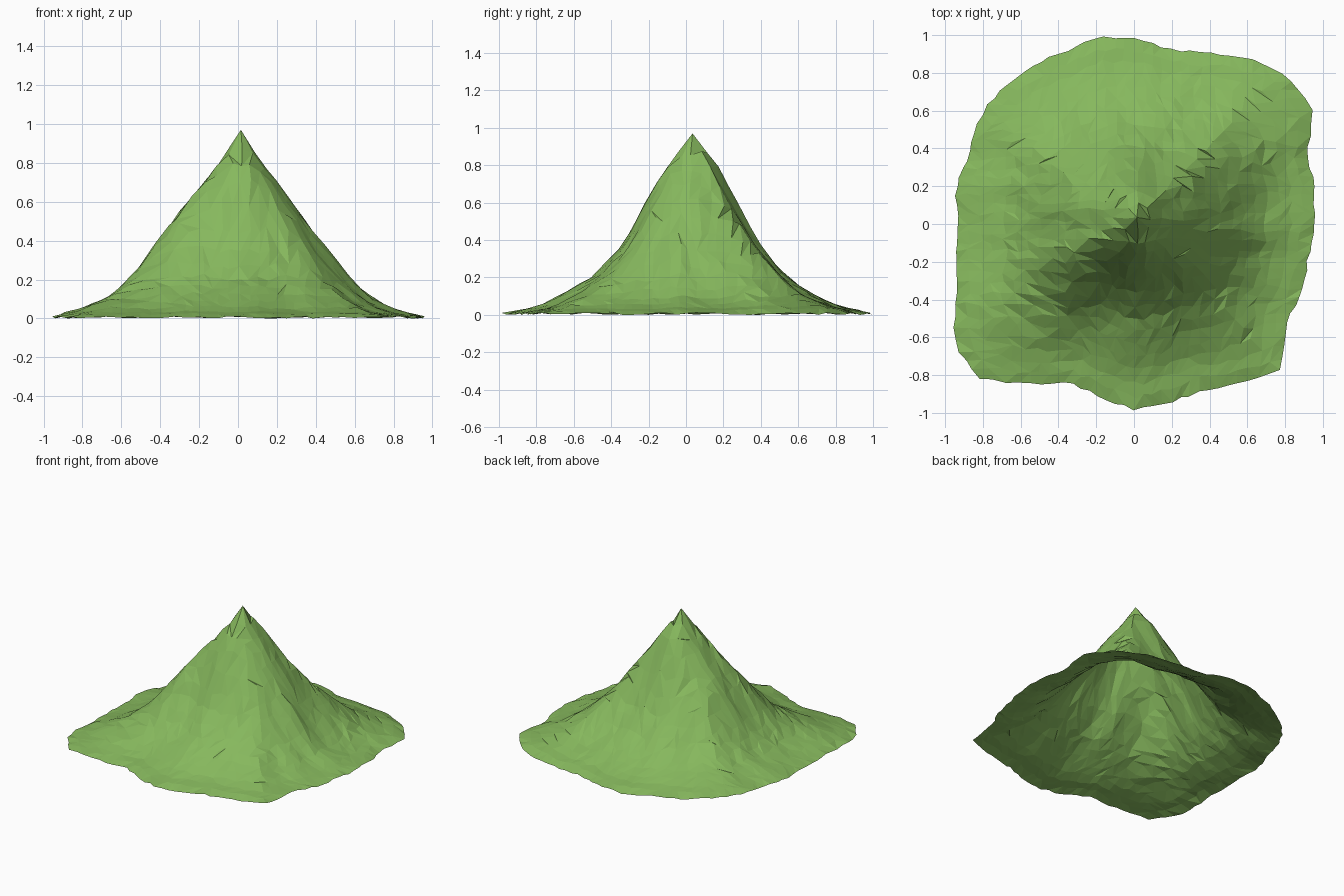
import bpy, bmesh, math, random
from mathutils import Vector, noise

random.seed(4)
cube = bpy.data.objects.get("Cube")
if cube:
    bpy.data.objects.remove(cube, do_unlink=True)

HALF = 15                      # grid cells from summit to rim
PEAK = Vector((0.015, 0.035, 0.97))

# Rim radius at equal angle steps, counter-clockwise from +x
RIM = [.95, .97, .99, 1.13, 1.12, 1.06, .98, .94, .98, 1.01, .98, .99, 1, .99, .94, .96,
       .93, .95, 1.02, 1.14, 1.15, 1.02, .9, .93, .98, .96, .95, 1.01, 1.1, .96, .96, .94]

# Distance from the summit at each height, per compass side
LEVELS = [.97, .8, .65, .5, .35, .2, .1, .04, .01]
SIDES = {
    "east": [0, .11, .22, .34, .45, .57, .67, .79, .94],
    "north": [0, .13, .21, .28, .37, .51, .66, .79, .95],
    "west": [0, .11, .23, .36, .46, .57, .68, .83, .95],
    "south": [0, .13, .23, .3, .39, .53, .71, .83, 1],
}


def rim_radius(angle):
    f = (angle / math.tau * len(RIM)) % len(RIM)
    i = int(f)
    return RIM[i] + (RIM[(i + 1) % len(RIM)] - RIM[i]) * (f - i)


def side_height(side, r):
    d = SIDES[side]
    for i in range(len(d) - 1):
        if r <= d[i + 1]:
            k = (r - d[i]) / (d[i + 1] - d[i])
            return LEVELS[i] + (LEVELS[i + 1] - LEVELS[i]) * k
    return LEVELS[-1]


def ridge(angle, centre, width):
    d = (angle - math.radians(centre) + math.pi) % math.tau - math.pi
    return math.exp(-(d / width) ** 2)


def height(x, y, t, angle):
    dx, dy = x - PEAK.x, y - PEAK.y
    r = math.hypot(dx, dy)
    if r < 1e-4:
        return PEAK.z
    c, s = dx / r, dy / r
    # Squarer contours near the rim, ridges and gullies on the slopes
    reach = 1 + t * (rim_radius(angle) / 0.96 - 1)
    spread = 1 + 0.08 * ridge(angle, 42, 0.25) + 0.06 * ridge(angle, 208, 0.25)
    gully = 1 + 0.06 * noise.noise(Vector((c * 4, s * 4, r * 3)))
    r = r / reach / spread * gully
    ew = side_height("east" if c > 0 else "west", r)
    ns = side_height("north" if s > 0 else "south", r)
    return ew * c * c + ns * s * s


def grid_point(i, j):
    # Square grid wrapped onto the rounded outline
    u, v = i / HALF, j / HALF
    t = max(abs(u), abs(v))
    if t == 0:
        return PEAK.copy()
    if abs(u) >= abs(v):
        angle = math.pi / 4 * v / u + (math.pi if u < 0 else 0)
    else:
        angle = math.pi / 2 - math.pi / 4 * u / v + (math.pi if v < 0 else 0)
    angle %= math.tau
    r = t * rim_radius(angle)
    x = r * math.cos(angle) + PEAK.x * (1 - t)
    y = r * math.sin(angle) + PEAK.y * (1 - t)
    wobble = 0.008 if t == 1 else 0.014
    x += random.uniform(-wobble, wobble)
    y += random.uniform(-wobble, wobble)
    z = height(x, y, t, angle)
    z += random.uniform(-1, 1) * 0.035 * z * (1 - z)
    if t == 1:
        z = random.uniform(0, 0.012)
    return Vector((x, y, z))


# Open mountain shell
bm = bmesh.new()
span = range(-HALF, HALF + 1)
pts = {(i, j): bm.verts.new(grid_point(i, j)) for i in span for j in span}
for i in span[:-1]:
    for j in span[:-1]:
        a, b = pts[i, j], pts[i + 1, j]
        c, d = pts[i + 1, j + 1], pts[i, j + 1]
        if random.random() < 0.5:
            tris = (a, b, c), (a, c, d)
        else:
            tris = (a, b, d), (b, c, d)
        for tri in tris:
            bm.faces.new(tri)
bm.normal_update()

mesh = bpy.data.meshes.new("mountain")
bm.to_mesh(mesh)
bm.free()
mountain = bpy.data.objects.new("mountain", mesh)
bpy.context.collection.objects.link(mountain)

# Grass colour
grass = bpy.data.materials.new("grass_green")
grass.use_nodes = True
color = (0.24, 0.48, 0.11, 1)
grass.diffuse_color = color
grass.node_tree.nodes["Principled BSDF"].inputs["Base Color"].default_value = color
mesh.materials.append(grass)
